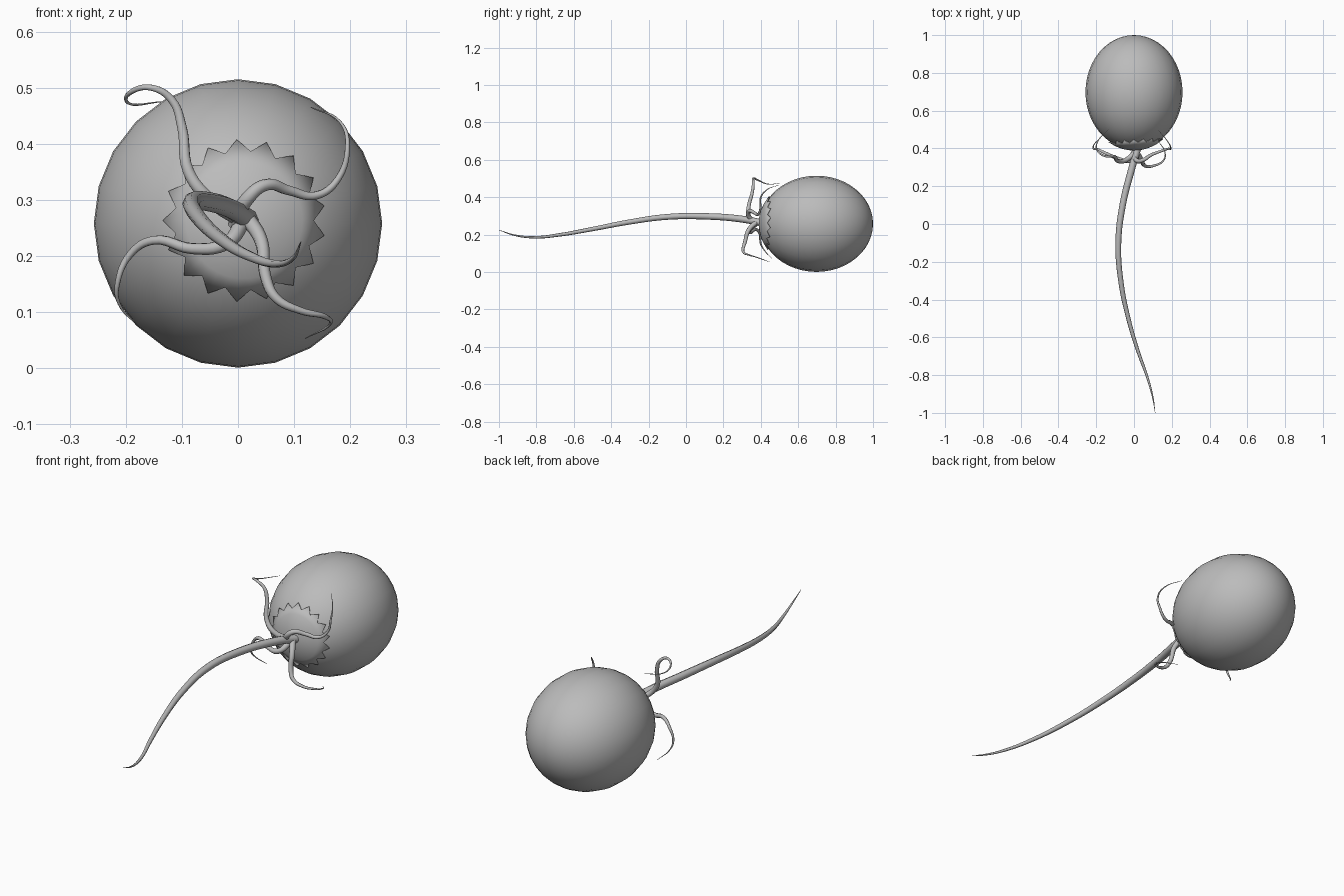
import bpy, bmesh, math
from mathutils import Matrix, Vector

cube = bpy.data.objects.get("Cube")
if cube:
    bpy.data.objects.remove(cube, do_unlink=True)

grey = bpy.data.materials.new("mid grey")
grey.use_nodes = True
colour = (0.5, 0.5, 0.5, 1)
grey.diffuse_color = colour
grey.node_tree.nodes["Principled BSDF"].inputs["Base Color"].default_value = colour

CENTRE = Vector((0, 0.698, 0.258))
RADIUS, LENGTH = 0.257, 0.302


def finish(name, bm):
    mesh = bpy.data.meshes.new(name)
    bmesh.ops.recalc_face_normals(bm, faces=bm.faces)
    bm.to_mesh(mesh)
    bm.free()
    mesh.materials.append(grey)
    mesh.shade_smooth()
    obj = bpy.data.objects.new(name, mesh)
    bpy.context.collection.objects.link(obj)
    return obj


# Egg-shaped body with its poles along y
bm = bmesh.new()
bmesh.ops.create_uvsphere(bm, u_segments=24, v_segments=24, radius=1)
bm.transform(Matrix.Translation(CENTRE) @ Matrix.Diagonal((RADIUS, LENGTH, RADIUS, 1))
             @ Matrix.Rotation(math.radians(90), 4, 'X'))
finish("body", bm)

# Thin front cap hugging the body, with a zigzag rim
TEETH, RINGS = 17, 6
bm = bmesh.new()


def cap_point(r, angle):
    x, z = 0.011 + r * math.cos(angle), 0.005 + r * math.sin(angle)
    y = -LENGTH * math.sqrt(1 - (x * x + z * z) / RADIUS ** 2) - 0.003
    return bm.verts.new(CENTRE + Vector((x, y, z)))


count = TEETH * 2
rings = []
for i in range(1, RINGS + 1):
    ring = []
    for k in range(count):
        r = 0.122 * i / RINGS
        if i == RINGS and k % 2:
            r = 0.143
        ring.append(cap_point(r, math.tau * k / count))
    rings.append(ring)
pole = cap_point(0, 0)
for k in range(count):
    n = (k + 1) % count
    bm.faces.new((pole, rings[0][k], rings[0][n]))
    for a, b in zip(rings, rings[1:]):
        bm.faces.new((a[k], b[k], b[n], a[n]))
cap = finish("front_cap", bm)
shell = cap.modifiers.new("thickness", 'SOLIDIFY')
shell.thickness = 0.004
shell.offset = -1


def tube(name, points, start, end, power=1.0):
    """Smooth tapering tube through the points."""
    curve = bpy.data.curves.new(name, 'CURVE')
    curve.dimensions = '3D'
    curve.bevel_depth = 1
    curve.bevel_resolution = 2
    curve.resolution_u = 6
    curve.use_fill_caps = True
    spline = curve.splines.new('BEZIER')
    spline.bezier_points.add(len(points) - 1)
    for i, (bp, co) in enumerate(zip(spline.bezier_points, points)):
        t = i / (len(points) - 1)
        bp.co = co
        bp.radius = start + (end - start) * t ** power
        bp.handle_left_type = bp.handle_right_type = 'AUTO'
    curve.materials.append(grey)
    obj = bpy.data.objects.new(name, curve)
    bpy.context.collection.objects.link(obj)
    bpy.ops.object.select_all(action='DESELECT')
    obj.select_set(True)
    bpy.context.view_layer.objects.active = obj
    bpy.ops.object.convert(target='MESH')
    bpy.context.object.data.shade_smooth()


# Long trailing tail
tube("tail", [(.025, .42, .26), (-.01, .3, .283), (-.06, .1, .298), (-.083, -.1, .295),
              (-.07, -.3, .268), (-.03, -.5, .23), (.02, -.67, .2), (.07, -.81, .186),
              (.1, -.92, .198), (.112, -1, .225)], .019, .001, 1.5)

# Four curling tendrils around the tail root
tube("upper_right_tendril", [(.01, .38, .262), (-.05, .335, .3), (-.088, .335, .35),
                             (-.1, .355, .43), (-.118, .36, .478), (-.155, .36, .5),
                             (-.195, .39, .489), (-.195, .43, .472), (-.135, .5, .475)],
     .014, .0008)
tube("lower_right_tendril", [(.01, .38, .262), (-.025, .335, .22), (-.08, .345, .213),
                             (-.15, .375, .228), (-.192, .395, .203), (-.215, .4, .15),
                             (-.212, .42, .115), (-.175, .46, .073)], .014, .0008)
tube("upper_left_tendril", [(-.005, .38, .255), (.015, .335, .3), (.05, .34, .327),
                            (.09, .365, .317), (.14, .385, .308), (.18, .398, .34),
                            (.195, .4, .4), (.183, .43, .438), (.13, .495, .465)],
     .014, .0008)
tube("lower_left_tendril", [(.015, .38, .27), (.042, .335, .225), (.05, .315, .16),
                            (.068, .305, .125), (.11, .31, .103), (.155, .335, .092),
                            (.165, .375, .08), (.12, .45, .053)], .014, .0008)
